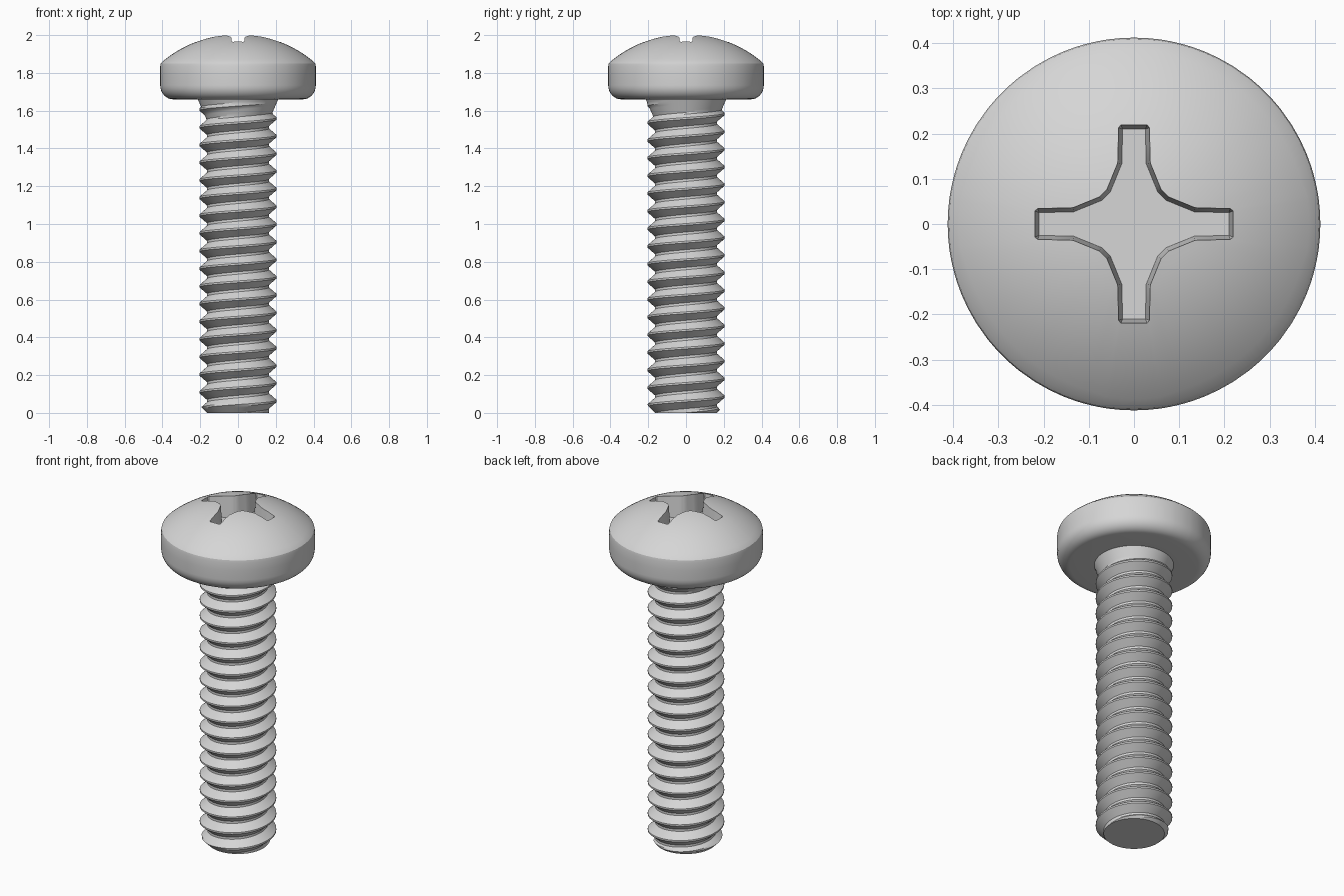
import bpy, bmesh
from math import sin, cos, pi, radians, sqrt, atan2, hypot

cube = bpy.data.objects.get("Cube")
if cube:
    bpy.data.objects.remove(cube, do_unlink=True)

steel = bpy.data.materials.new("grey steel")
steel.use_nodes = True
GREY = (0.67, 0.67, 0.67, 1)
steel.diffuse_color = GREY
steel.node_tree.nodes["Principled BSDF"].inputs["Base Color"].default_value = GREY


def finish(bm, name):
    """Weld a bmesh, close its ends and turn it into a smooth grey object."""
    bmesh.ops.remove_doubles(bm, verts=bm.verts, dist=1e-5)
    bmesh.ops.dissolve_degenerate(bm, edges=bm.edges, dist=1e-5)
    bmesh.ops.holes_fill(bm, edges=[e for e in bm.edges if e.is_boundary], sides=0)
    bmesh.ops.recalc_face_normals(bm, faces=bm.faces)
    mesh = bpy.data.meshes.new(name)
    bm.to_mesh(mesh)
    bm.free()
    mesh.materials.append(steel)
    obj = bpy.data.objects.new(name, mesh)
    bpy.context.collection.objects.link(obj)
    bpy.ops.object.select_all(action='DESELECT')
    obj.select_set(True)
    bpy.context.view_layer.objects.active = obj
    bpy.ops.object.shade_smooth_by_angle(angle=radians(25))


def grid(rows):
    """Skin a list of equally long rows of points with quads."""
    bm = bmesh.new()
    rows = [[bm.verts.new(p) for p in row] for row in rows]
    for a, b in zip(rows, rows[1:]):
        for j in range(len(a) - 1):
            bm.faces.new((a[j], a[j + 1], b[j + 1], b[j]))
    return bm


def inset(pts, d):
    """Move every side of a counter-clockwise outline inward by d."""
    out = []
    for i, (x, y) in enumerate(pts):
        (px, py), (qx, qy) = pts[i - 1], pts[(i + 1) % len(pts)]
        la, lb = hypot(x - px, y - py), hypot(qx - x, qy - y)
        nx = (py - y) / la + (y - qy) / lb
        ny = (x - px) / la + (qx - x) / lb
        scale = 2 * d / (nx * nx + ny * ny)
        out.append((x + nx * scale, y + ny * scale))
    return out


def subdivide(pts, counts):
    """Split each side of a closed outline into the given number of pieces."""
    out = []
    for i, n in enumerate(counts):
        (x, y), (qx, qy) = pts[i], pts[(i + 1) % len(pts)]
        out += [(x + (qx - x) * k / n, y + (qy - y) * k / n) for k in range(n)]
    return out + out[:1]


# Cross recess outline: one arm turned four times
arm = [(0.135, -0.036), (0.213, -0.034), (0.219, -0.029), (0.219, 0.029),
       (0.213, 0.034), (0.135, 0.036), (0.076, 0.06), (0.06, 0.076)]
corners = []
for c, s in ((1, 0), (0, 1), (-1, 0), (0, -1)):
    corners += [(x * c - y * s, x * s + y * c) for x, y in arm]
counts = [2, 1, 4, 1, 2, 5, 3, 5] * 4
mouth = subdivide(corners, counts)
floor = subdivide(inset(corners, 0.009), counts)
spokes = [atan2(y, x) for x, y in mouth]

# Pan head: flat underside, rounded lower edge, short wall
PEAK, RIM_R, RIM_Z, FLOOR_Z = 2.005, 0.4, 1.86, 1.87
drop = PEAK - RIM_Z
dome_r = (RIM_R ** 2 + drop ** 2) / (2 * drop)
profile = [(0.0, 1.66), (0.2, 1.66)]
for i in range(9):
    a = pi / 2 * i / 8
    profile.append((0.343 + 0.069 * sin(a), 1.735 - 0.075 * cos(a)))
profile += [(0.412, 1.79), (0.412, 1.835), (0.409, 1.85)]
rows = [[(r * cos(t), r * sin(t), z) for t in spokes] for r, z in profile]

# Spherical dome running from the rim in to the recess, then the recess walls
DOME_ROWS = 14
for i in range(DOME_ROWS + 1):
    row = []
    for (x, y), t in zip(mouth, spokes):
        r = RIM_R + (hypot(x, y) - RIM_R) * i / DOME_ROWS
        row.append((r * cos(t), r * sin(t), PEAK - dome_r + sqrt(dome_r ** 2 - r * r)))
    rows.append(row)
rows.append([(x, y, FLOOR_Z) for x, y in floor])
finish(grid(rows), "head")

# Threaded shank: helical rows swept with a V thread, chamfered at the tip
# and blended into a conical neck under the head
PITCH, PHASE, CREST, ROOT = 0.0935, 0.063, 0.205, 0.164
SHANK_TOP, SEGS = 1.67, 96
CREST_HALF, ROOT_HALF = 0.05, 0.43
STEPS = [-0.05, 0.05, 0.145, 0.24, 0.335, 0.43, 0.57, 0.665, 0.76, 0.855]


def shank_radius(z, t):
    u = (z - PHASE) / PITCH - t / (2 * pi)
    d = abs(u - round(u))
    f = min(max((d - CREST_HALF) / (ROOT_HALF - CREST_HALF), 0), 1)
    r = CREST + (ROOT - CREST) * f
    neck = 0.165 + 0.048 * (z - 1.55) / 0.11
    return max(min(r, 0.163 + z), neck)


rows = []
for turn in range(-3, 20):
    for u in STEPS:
        row = []
        for j in range(SEGS + 1):
            t = 2 * pi * j / SEGS
            z = PHASE + PITCH * (turn + u + t / (2 * pi))
            z = min(max(z, 0), SHANK_TOP)
            r = shank_radius(z, t)
            row.append((r * cos(t), r * sin(t), z))
        rows.append(row)
finish(grid(rows), "threaded_shank")
